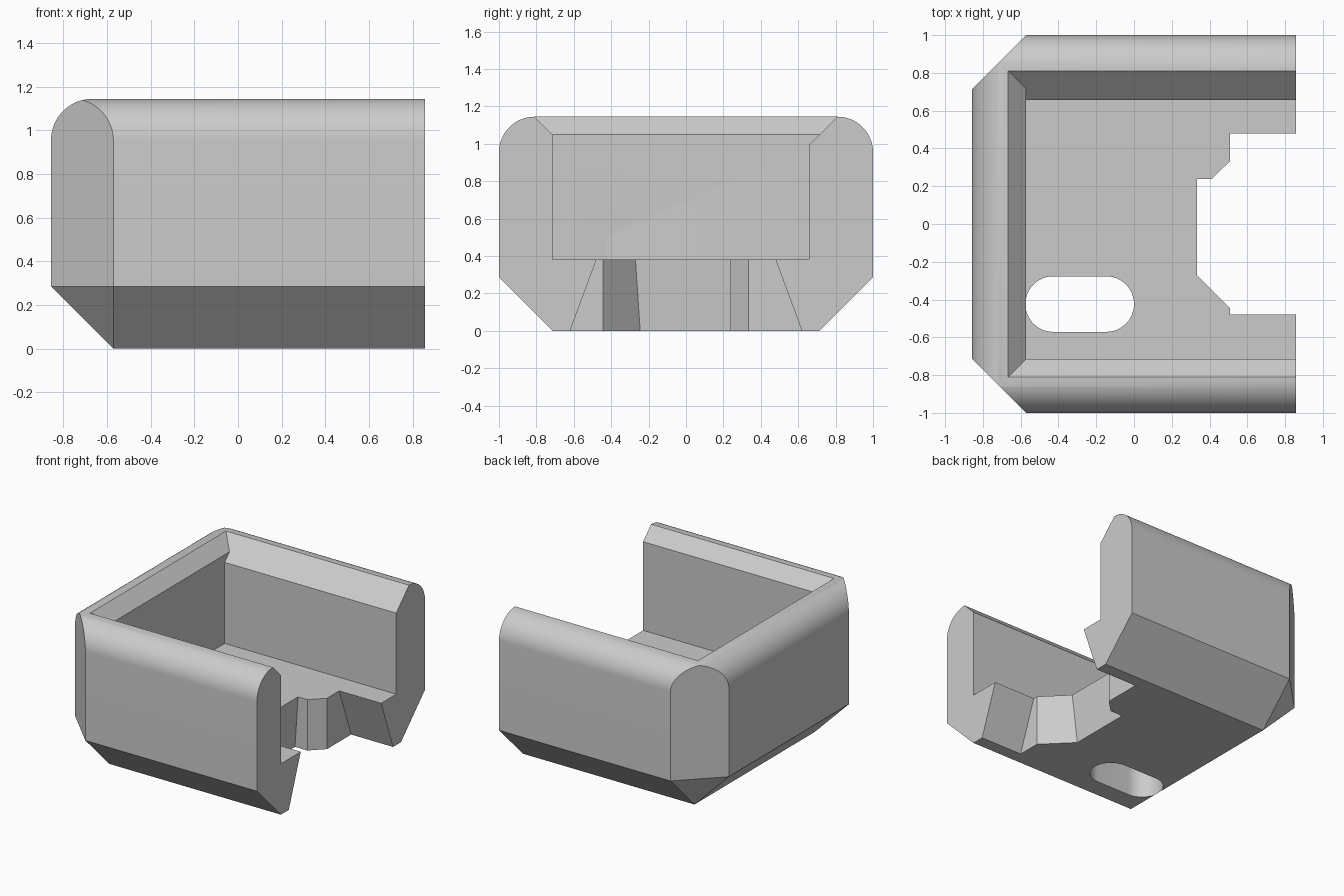
import bpy, bmesh, math

if "Cube" in bpy.data.objects:
    bpy.data.objects.remove(bpy.data.objects["Cube"])

grey = bpy.data.materials.new("light grey")
grey.diffuse_color = (0.6, 0.6, 0.6, 1)
grey.use_nodes = True
grey.node_tree.nodes["Principled BSDF"].inputs["Base Color"].default_value = grey.diffuse_color


def finish(bm, name):
    bmesh.ops.recalc_face_normals(bm, faces=bm.faces[:])
    me = bpy.data.meshes.new(name)
    bm.to_mesh(me)
    bm.free()
    ob = bpy.data.objects.new(name, me)
    bpy.context.collection.objects.link(ob)
    return ob


def hull(name, pts):
    """Convex solid around the points, with flat areas merged."""
    bm = bmesh.new()
    for p in pts:
        bm.verts.new(p)
    res = bmesh.ops.convex_hull(bm, input=bm.verts[:])
    junk = {g for g in res["geom_interior"] + res["geom_unused"]
            if isinstance(g, bmesh.types.BMVert)}
    bmesh.ops.delete(bm, geom=list(junk), context='VERTS')
    bmesh.ops.dissolve_limit(bm, angle_limit=math.radians(0.3),
                             verts=bm.verts[:], edges=bm.edges[:])
    return finish(bm, name)


def loft(name, low, high):
    """Solid between two matching loops of points."""
    bm = bmesh.new()
    a = [bm.verts.new(p) for p in low]
    b = [bm.verts.new(p) for p in high]
    bm.faces.new(a)
    bm.faces.new(b)
    n = len(a)
    for i in range(n):
        j = (i + 1) % n
        bm.faces.new((a[i], a[j], b[j], b[i]))
    return finish(bm, name)


X, Y, H = 0.857, 1.0, 1.145     # half length, half width, height
C, R = 0.286, 0.19              # chamfer, top rounding
FLOOR = 0.383


def ring(d, z):
    """Open-ended outline inset by d, with the left corners cut off."""
    pts = []
    for s in (-1, 1):
        pts.append((X, s * (Y - d), z))
        if d < C / 2:
            pts += [(-X + d, s * (Y - C + d), z), (-X + C - d, s * (Y - d), z)]
        else:
            pts.append((-X + d, s * (Y - d), z))
    return pts


# Outer body: chamfered base, straight walls, rounded rim
outer = [(x, s * (Y - C), 0) for x in (X, C - X) for s in (-1, 1)]
outer += ring(0, C)
insets = [R * (1 - math.cos(math.pi / 2 * i / 16)) for i in range(17)]
for d in sorted(insets + [C / 2]):
    outer += ring(d, H - R + math.sqrt(max(0, R * R - (R - d) ** 2)))
body = hull("tray_body", outer)

# Main cavity, with the thicker back wall
iy, lip = Y - C, 1.05
prof = [(-iy, FLOOR), (0.657, FLOOR), (0.657, lip - iy + 0.657),
        (iy, lip), (iy, 1.1), (-iy, 1.1)]
cavity = loft("cavity_cutter", [(C - X, y, z) for y, z in prof],
              [(1.2, y, z) for y, z in prof])

# Sloping inner lip
lip_cut = hull("lip_cutter", [(x, s * (iy + f), lip + f) for f in (0, 0.25)
                              for x in (C - X - f, 1.2) for s in (-1, 1)])

# Flared notch in the open end
slope = (0.62 - 0.478) / FLOOR
flare = hull("flare_cutter", [(x, s * (0.62 - slope * z), z)
                              for x in (0.508, 1.2) for s in (-1, 1)
                              for z in (-0.1, 0.5)])


# Deeper middle of the notch
def notch(z):
    x = 0.308 + 0.066 * z
    return [(0.7, 0.333, z), (0.508, 0.333, z), (0.412, 0.238, z),
            (x, 0.238, z), (x, 0.063 - x, z), (0.508, -0.445, z),
            (0.7, -0.445, z)]


inner = loft("notch_cutter", notch(-0.1), notch(0.5))


# Rounded slot through the floor
def slot(z, r=0.147):
    pts = []
    for cx, start in ((-0.147, -90), (-0.428, 90)):
        for i in range(25):
            a = math.radians(start + 7.5 * i)
            pts.append((cx + r * math.cos(a), -0.424 + r * math.sin(a), z))
    return pts


slot_cut = loft("slot_cutter", slot(-0.1), slot(0.5))

# Cut the body
bpy.context.view_layer.objects.active = body
for cutter in (cavity, lip_cut, flare, inner, slot_cut):
    mod = body.modifiers.new("cut", 'BOOLEAN')
    mod.operation = 'DIFFERENCE'
    mod.solver = 'EXACT'
    mod.object = cutter
    bpy.ops.object.modifier_apply(modifier=mod.name)
    bpy.data.objects.remove(cutter)

body.data.materials.clear()
body.data.materials.append(grey)
for p in body.data.polygons:
    p.material_index = 0
bpy.ops.object.select_all(action='DESELECT')
body.select_set(True)
bpy.ops.object.shade_smooth_by_angle(angle=math.radians(25))
